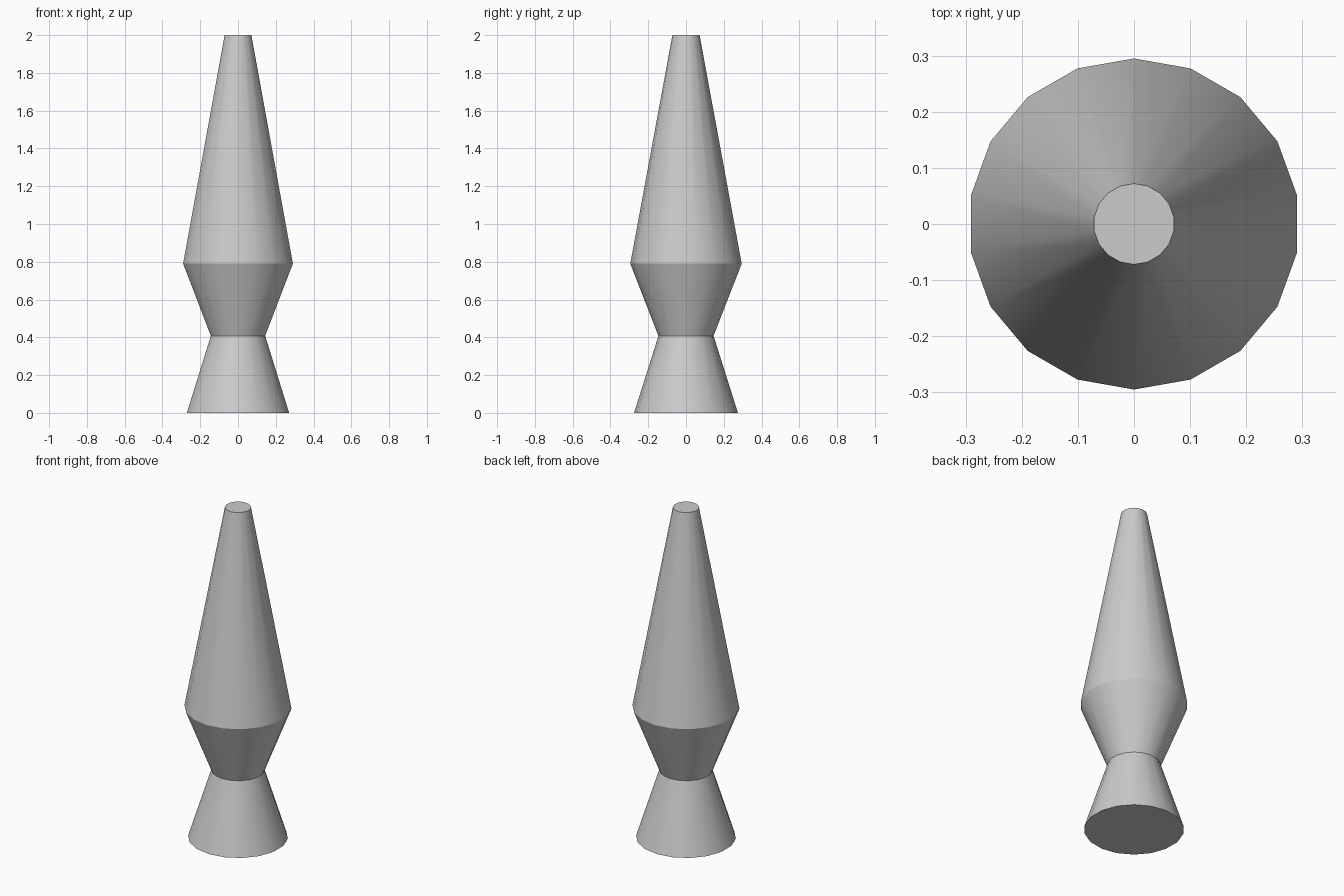
import bpy, bmesh, math

if "Cube" in bpy.data.objects:
    bpy.data.objects.remove(bpy.data.objects["Cube"])

SIDES = 18


def tapered_part(name, z0, r0, z1, r1, cap_bottom=False, cap_top=False):
    """Eighteen-sided frustum with a corner on the +y axis and optional end caps."""
    bm = bmesh.new()
    rings = []
    for z, r in ((z0, r0), (z1, r1)):
        angles = [math.pi / 2 + math.tau * i / SIDES for i in range(SIDES)]
        rings.append([bm.verts.new((r * math.cos(a), r * math.sin(a), z)) for a in angles])
    low, high = rings
    for i in range(SIDES):
        j = (i + 1) % SIDES
        bm.faces.new((low[i], low[j], high[j], high[i])).smooth = True
    if cap_bottom:
        bm.faces.new(low[::-1])
    if cap_top:
        bm.faces.new(high)
    # Keep the rims crisp
    for e in bm.edges:
        if abs(e.verts[0].co.z - e.verts[1].co.z) < 1e-6:
            e.smooth = False
    mesh = bpy.data.meshes.new(name)
    bm.to_mesh(mesh)
    bm.free()
    obj = bpy.data.objects.new(name, mesh)
    bpy.context.collection.objects.link(obj)
    return obj


# Flared foot, narrowing to the waist
tapered_part("base", 0.0, 0.275, 0.408, 0.146, cap_bottom=True)
# Cup widening from the waist
tapered_part("lower_cup", 0.408, 0.146, 0.79, 0.295)
# Long tapered upper body with flat top
tapered_part("upper_body", 0.79, 0.295, 2.0, 0.072, cap_top=True)
